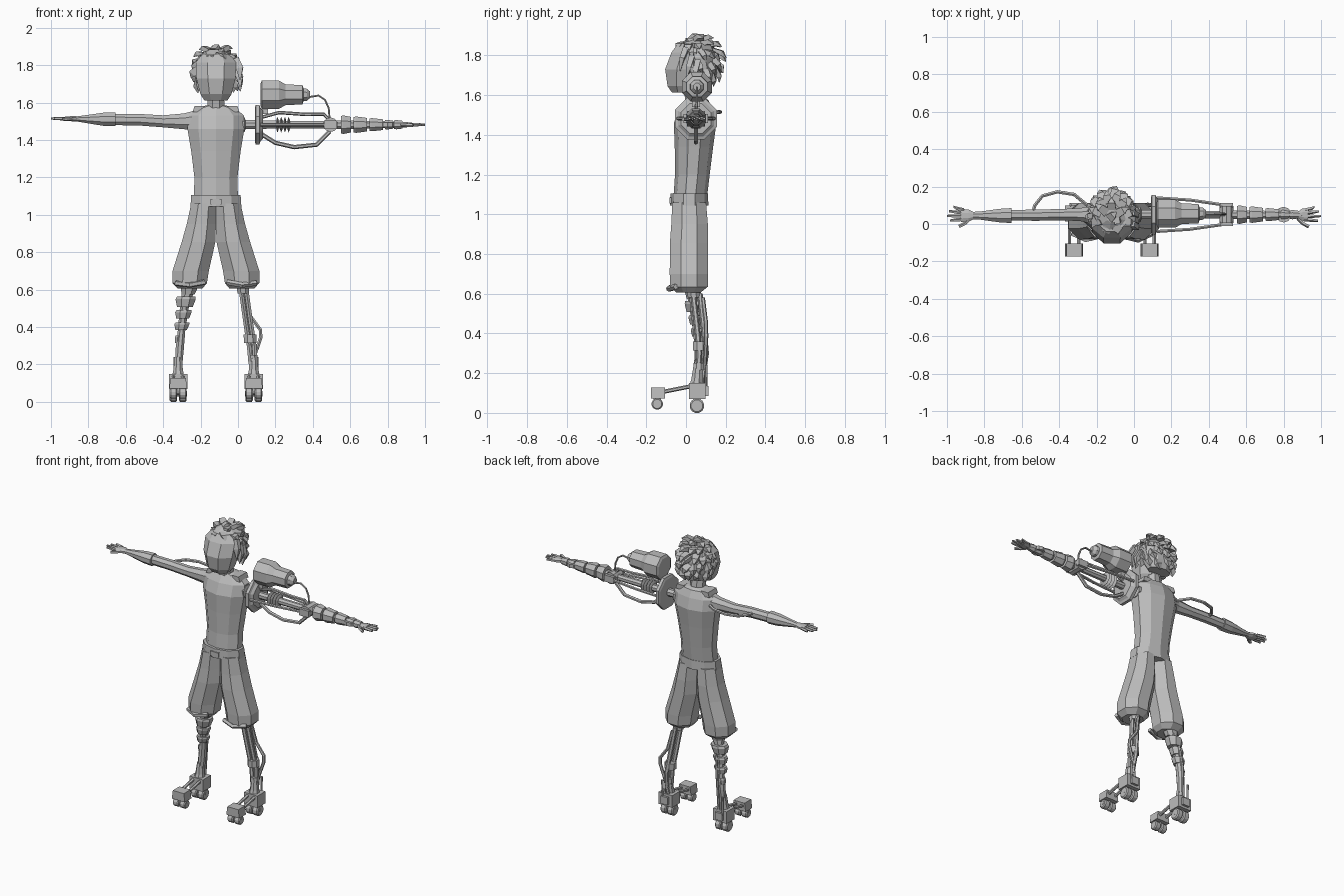
import bpy, bmesh, math, random
from mathutils import Vector

random.seed(4)
GREY = bpy.data.materials.new("plain_grey")
GREY.diffuse_color = (0.5, 0.5, 0.5, 1)
CX = -0.118  # body centre line


def finish(name, bm):
    bmesh.ops.recalc_face_normals(bm, faces=bm.faces)
    me = bpy.data.meshes.new(name)
    bm.to_mesh(me)
    bm.free()
    me.materials.append(GREY)
    ob = bpy.data.objects.new(name, me)
    bpy.context.collection.objects.link(ob)
    return ob


def loft(name, rings, n=8, axis=None):
    """Skin rings (x, y, z, half width, half depth) along a path; flat caps."""
    bm = bmesh.new()
    pts = [Vector(r[:3]) for r in rings]
    whole = (pts[-1] - pts[0]).normalized()
    ref = Vector((0, 1, 0)) if abs(whole.z) > 0.7 else Vector((0, 0, 1))
    loops = []
    for i, r in enumerate(rings):
        t = Vector(axis) if axis else (pts[min(i + 1, len(pts) - 1)] - pts[max(i - 1, 0)]).normalized()
        u = ref.cross(t).normalized()
        v = t.cross(u)
        k = 1 / math.cos(math.pi / n)
        loops.append([bm.verts.new(pts[i] + u * r[3] * k * math.cos(a) + v * r[4] * k * math.sin(a))
                      for a in (2 * math.pi * (j + 0.5) / n for j in range(n))])
    for a, b in zip(loops, loops[1:]):
        for j in range(n):
            bm.faces.new((a[j], a[(j + 1) % n], b[(j + 1) % n], b[j]))
    bm.faces.new(loops[0])
    bm.faces.new(loops[-1])
    return finish(name, bm)


def tube(name, pts, r, n=6):
    return loft(name, [(*p, r, r) for p in pts], n)


def stack_x(name, y, z, prof, n=8):
    """Turned part along x from (x, radius) pairs."""
    return loft(name, [(x, y, z, r, r) for x, r in prof], n, (1, 0, 0))


def box(name, x0, x1, y0, y1, z0, z1, top=1.0):
    bm = bmesh.new()
    bmesh.ops.create_cube(bm, size=1)
    for v in bm.verts:
        k = top if v.co.z > 0 else 1
        v.co = Vector(((x0 + x1) / 2 + v.co.x * k * (x1 - x0),
                       (y0 + y1) / 2 + v.co.y * (y1 - y0), (z0 + z1) / 2 + v.co.z * (z1 - z0)))
    return finish(name, bm)


# torso, belt, neck and head
Z = (0, 0, 1)
loft("torso", [(CX, .02, 1.07, .118, .08), (CX, .032, 1.2, .115, .083), (CX, .04, 1.34, .132, .092),
               (CX, .046, 1.46, .152, .102), (CX, .05, 1.53, .15, .08), (CX, .055, 1.575, .1, .055),
               (CX, .05, 1.585, .05, .045)], 10, Z)
loft("belt", [(CX, .016, 1.045, .136, .092), (CX, .016, 1.105, .132, .09)], 10, Z)
box("belt_buckle", CX - .03, CX + .03, -.083, -.07, 1.055, 1.085)
loft("neck", [(CX, .045, 1.55, .048, .045), (CX, .03, 1.65, .042, .045)], 8, Z)
loft("head", [(CX, -.02, 1.612, .062, .05), (CX, -.015, 1.645, .083, .078), (CX, -.005, 1.73, .105, .1),
              (CX, .015, 1.815, .108, .088), (CX, .03, 1.86, .075, .07)], 8, Z)
for s in (-1, 1):
    box("collar_pad", CX + s * .09 - .035, CX + s * .09 + .035, .01, .1, 1.55, 1.582, .7)

# hair: cap plus layered locks
loft("hair_cap", [(CX, .095, 1.655, .075, .045), (CX, .085, 1.71, .1, .07), (CX, .065, 1.79, .112, .088),
                  (CX, .045, 1.85, .088, .085), (CX, .045, 1.885, .03, .035)], 9, Z)


def lock(base, tip, w):
    mid = (base + tip) / 2 + (base - Vector((CX, .045, 1.76))) * .12
    loft("hair_lock", [(*base, w, w * .6), (*mid, w * .8, w * .5), (*tip, .002, .002)], 4)


for ring, (lat, count) in enumerate(((75, 5), (50, 10), (25, 10), (0, 9), (-22, 7))):
    for i in range(count):
        span = 360 if lat > 40 else 230
        az = math.radians(90 - span / 2 + span * (i + .5) / count + random.uniform(-8, 8))
        la = math.radians(lat + random.uniform(-6, 6))
        d = Vector((math.cos(la) * math.cos(az), math.cos(la) * math.sin(az), math.sin(la)))
        base = Vector((CX + d.x * .098, .05 + d.y * .1, 1.765 + d.z * .115))
        down = Vector((0, 0, -1)) + d * d.z + Vector((random.uniform(-.4, .4), .3, 0))
        tip = base + d * .022 + down.normalized() * random.uniform(.045, .07)
        lock(base, tip, .024)
for y, z in ((-.03, 1.72), (.0, 1.68), (.03, 1.66)):  # side fringe
    lock(Vector((CX + .1, y + .03, z + .11)), Vector((.012, y, z)), .024)

# natural arm with flared glove and its hose
loft("left_arm", [(-.22, .05, 1.505, .05, .055), (-.29, .05, 1.50, .034, .042), (-.4, .05, 1.50, .03, .032),
                  (-.52, .047, 1.508, .03, .031), (-.67, .047, 1.51, .028, .03)], 8, (-1, 0, 0))
loft("left_glove", [(-.655, .045, 1.511, .04, .037), (-.72, .045, 1.511, .036, .035),
                    (-.82, .045, 1.512, .022, .02), (-.86, .045, 1.513, .02, .014),
                    (-.885, .045, 1.514, .033, .014), (-.925, .045, 1.514, .035, .011)], 8, (-1, 0, 0))
tube("arm_hose", [(-.54, .065, 1.515), (-.53, .1, 1.515), (-.49, .15, 1.515), (-.41, .172, 1.515),
                  (-.32, .158, 1.515), (-.25, .1, 1.5)], .009)

# mechanical arm: shoulder mount, plate, shaft
AY, AZ = .05, 1.482
stack_x("shoulder_mount", AY, AZ, [(-.02, .04), (.035, .04), (.04, .024), (.09, .024)])
stack_x("shoulder_plate", AY, AZ, [(.09, .09), (.095, .105), (.115, .105), (.12, .09), (.133, .075)])
stack_x("arm_shaft", AY, AZ, [(.12, .022), (.5, .019)])
for i in range(4):
    x = .205 + i * .02
    stack_x("spring_coil", AY, AZ, [(x, .026), (x + .006, .042), (x + .012, .026)])
for s in (-1, 1):
    tube("side_rod", [(.12, AY + s * .09, AZ), (.3, AY + s * .078, AZ), (.48, AY + s * .052, AZ)], .008)
    box("elbow_cap", .46, .53, AY + s * .05 - .012, AY + s * .05 + .012, AZ - .022, AZ + .022)
loft("elbow_joint", [(.495, AY - .045, AZ, .037, .037), (.495, AY + .045, AZ, .037, .037)], 10)
tube("upper_rod", [(.12, AY, 1.52), (.22, AY, 1.547), (.36, AY, 1.537), (.46, AY, 1.537), (.495, AY, 1.5)], .008)
tube("lower_hose", [(.12, AY, 1.435), (.2, AY, 1.385), (.3, AY, 1.362), (.42, AY, 1.375), (.49, AY, 1.445)], .01)

# canister above the arm and its wire
stack_x("canister", .055, 1.642, [(.12, .06), (.127, .075), (.22, .075), (.255, .055), (.345, .052),
                                  (.35, .034), (.368, .032), (.385, .018)], 8)
box("canister_bracket", .125, .16, .03, .07, 1.54, 1.6)
tube("canister_wire", [(.38, .055, 1.63), (.43, .055, 1.638), (.465, .055, 1.615), (.485, .055, 1.57),
                       (.49, .052, 1.51)], .005)

# forearm: shrinking cuffs on a core
stack_x("forearm_core", AY, AZ, [(.5, .024), (.75, .02), (.9, .014)])
for x0, x1, r in ((.55, .605, .05), (.618, .69, .044), (.703, .775, .035), (.785, .83, .026), (.835, .88, .025)):
    stack_x("forearm_cuff", AY, AZ, [(x0, r * .92), (x0 + .012, r), (x1, r * .82)])
loft("wrist_ring", [(.8, AY, AZ - .012, .04, .04), (.8, AY, AZ + .012, .04, .04)], 10)
loft("right_palm", [(.88, AY, AZ, .018, .013), (.9, AY, AZ, .033, .014), (.93, AY, AZ, .035, .011)], 8, (1, 0, 0))

# fingers on both hands
for s, z in ((-1, 1.515), (1, AZ)):
    for y0, y1, x1 in ((.075, .092, .965), (.058, .068, .99), (.041, .043, 1.0), (.024, .018, .985)):
        loft("finger", [(s * .91, y0, z, .008, .008), (s * .95, (y0 + y1) / 2, z, .008, .008),
                        (s * x1, y1, z, .005, .005)], 5, (s, 0, 0))
    tube("thumb", [(s * .875, .03, z), (s * .905, .002, z - .003), (s * .935, -.014, z - .004)], .008, 5)

# shorts, lower legs' ankles and wheeled boots, mirrored about the body centre
for s in (-1, 1):
    X = lambda d: CX + s * d
    loft("shorts_leg", [(X(.066), .016, 1.06, .066, .085), (X(.078), .018, .95, .078, .092),
                        (X(.093), .015, .855, .09, .096), (X(.135), .015, .7, .097, .097),
                        (X(.14), .015, .635, .092, .095), (X(.138), .012, .605, .065, .06)], 8, Z)
    tube("hem_fold", [(X(.06), -.065, .64), (X(.14), -.085, .625), (X(.215), -.05, .635)], .012, 5)
    b = X(.202)
    box("boot_block", b - .05, b + .05, .014, .098, .07, .15)
    box("boot_heel", b - .025, b + .025, .09, .113, .085, .135)
    box("toe_block", b - .048, b + .048, -.175, -.105, .072, .128, .85)
    loft("ankle", [(b, .05, .14, .032, .032), (b, .055, .17, .026, .028), (b, .06, .24, .018, .022)], 8, Z)
    tube("heel_rod", [(b + s * .02, .1, .12), (b + s * .02, .102, .24)], .006)
    for o in (-.025, .025):
        tube("toe_bar", [(b + o, -.12, .105), (b + o, .03, .135)], .009)
        for y, z, r in ((.055, .036, .036), (-.145, .045, .028)):
            stack_x("wheel", y, z, [(b + o - .02, r * .8), (b + o - .014, r), (b + o + .014, r),
                                    (b + o + .02, r * .8)], 12)
    for y, z in ((.055, .04), (-.145, .048)):
        stack_x("wheel_axle", y, z, [(b - .046, .01), (b + .046, .01)])
        box("wheel_fork", b - .006, b + .006, y - .018, y + .018, z, .09)

# left lower leg: stacked armour cuffs on a core
loft("left_shin", [(-.258, .035, .63, .036, .036), (-.285, .045, .52, .024, .026), (-.302, .065, .38, .02, .024),
                   (-.312, .068, .28, .022, .026), (-.32, .06, .15, .018, .022)], 8)
for x, y, z, r, h in ((-.262, .035, .595, .044, .02), (-.28, .042, .535, .054, .028),
                      (-.292, .052, .468, .044, .022), (-.3, .06, .405, .04, .02), (-.312, .068, .335, .026, .02)):
    loft("left_leg_cuff", [(x - .004, y, z - h, r * .78, r * .72), (x, y, z + h * .5, r, r * .9),
                           (x + .003, y, z + h, r * .92, r * .85)], 8, Z)
tube("left_leg_strut", [(-.285, .085, .5), (-.3, .1, .36), (-.31, .095, .15)], .007)

# right lower leg: slim rods, clamp and outside hose
loft("right_knee", [(.025, .035, .63, .036, .034), (.028, .04, .58, .03, .03)], 8, Z)
for dx, dy in ((-.014, -.012), (.014, -.004), (.0, .03)):
    tube("right_shin_rod", [(.03 + dx, .04 + dy, .6), (.055 + dx, .06 + dy, .42), (.073 + dx, .072 + dy, .3),
                            (.085 + dx * .7, .06 + dy * .6, .15)], .012)
loft("right_shin_clamp", [(.066, .07, .315, .034, .036), (.064, .07, .36, .034, .036)], 8, Z)
loft("right_lower_clamp", [(.08, .065, .215, .026, .028), (.078, .065, .25, .026, .028)], 8, Z)
tube("right_leg_hose", [(.04, .085, .58), (.065, .1, .46), (.12, .102, .385), (.122, .1, .345),
                        (.09, .095, .25), (.07, .085, .15)], .009)
